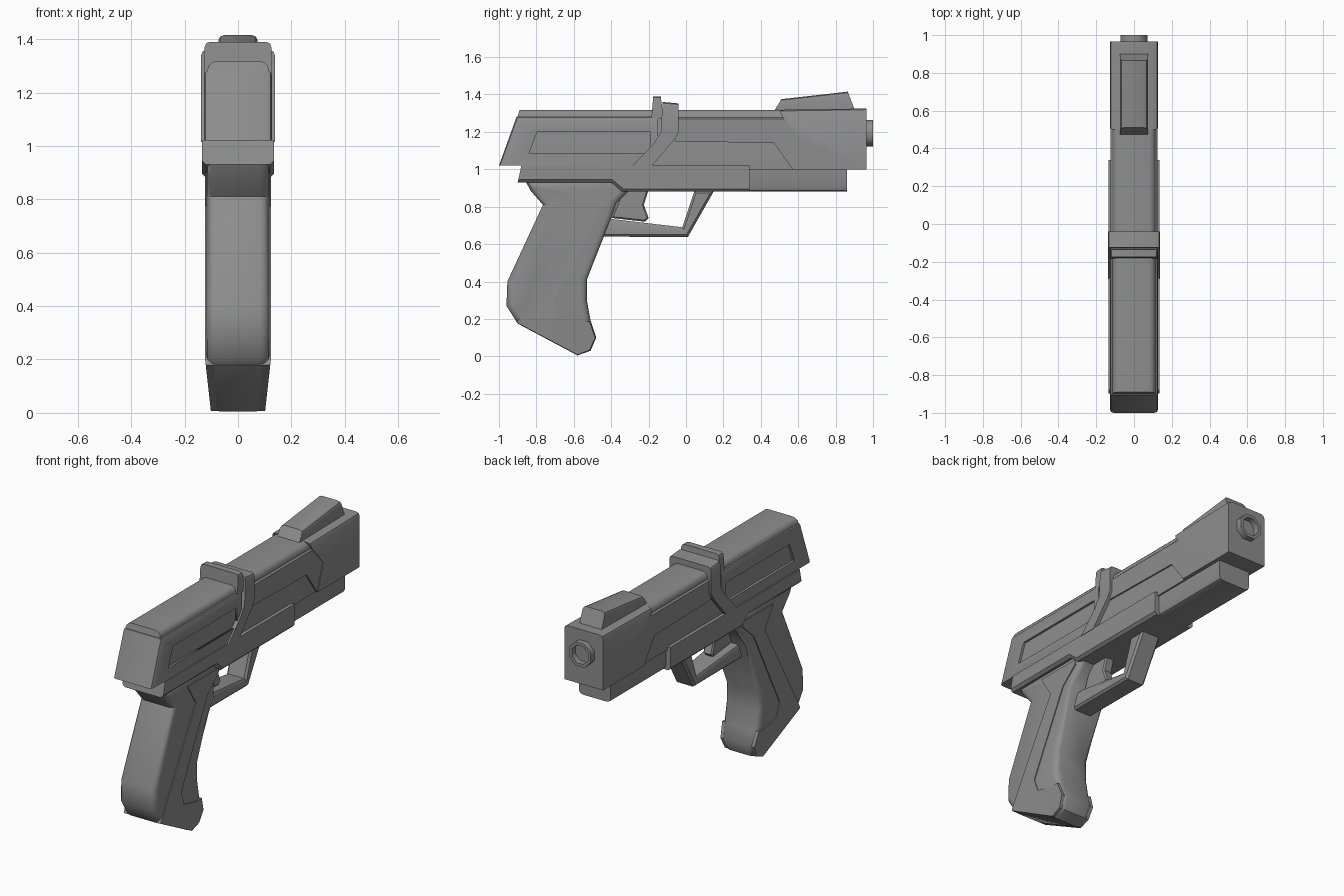
import bpy, bmesh, math
from mathutils import Matrix

if "Cube" in bpy.data.objects:
    bpy.data.objects.remove(bpy.data.objects["Cube"])

grey = bpy.data.materials.new("gunmetal grey")
grey.use_nodes = True
colour = (0.27, 0.27, 0.27, 1)
grey.diffuse_color = colour
grey.node_tree.nodes["Principled BSDF"].inputs["Base Color"].default_value = colour


def finish(name, bm, angle=35):
    bmesh.ops.recalc_face_normals(bm, faces=bm.faces)
    mesh = bpy.data.meshes.new(name)
    bm.to_mesh(mesh)
    bm.free()
    mesh.materials.append(grey)
    ob = bpy.data.objects.new(name, mesh)
    bpy.context.collection.objects.link(ob)
    bpy.ops.object.select_all(action='DESELECT')
    ob.select_set(True)
    bpy.context.view_layer.objects.active = ob
    bpy.ops.object.shade_smooth_by_angle(angle=math.radians(angle))
    return ob


def prism(name, outline, half, rim=0.0, segments=1, where=None, shape=None, angle=35):
    """Side outline (y, z) spanning -half..half in x, with its rim edges rounded."""
    bm = bmesh.new()
    face = bm.faces.new([bm.verts.new((-half, y, z)) for y, z in outline])
    side = bmesh.ops.extrude_face_region(bm, geom=[face])["geom"]
    for v in side:
        if isinstance(v, bmesh.types.BMVert):
            v.co.x = half
    if rim:
        edges = [e for e in bm.edges if abs(e.verts[0].co.x - e.verts[1].co.x) < 1e-5
                 and (where is None or all(where(v.co) for v in e.verts))]
        bmesh.ops.bevel(bm, geom=edges, offset=rim, segments=segments, profile=0.5,
                        affect='EDGES', clamp_overlap=True)
    if shape:
        shape(bm)
    return finish(name, bm, angle)


def taper_base(bm):
    # Narrow the grip towards its foot
    geom = bm.verts[:] + bm.edges[:] + bm.faces[:]
    bmesh.ops.bisect_plane(bm, geom=geom, plane_co=(0, 0, 0.2), plane_no=(0, 0, 1))
    for v in bm.verts:
        if v.co.z < 0.2:
            v.co.x *= 1 - 0.9 * (0.2 - v.co.z)


# Slide core, rounded along the top
prism("slide_core", [(-0.97, 1.02), (-0.89, 1.318), (0.95, 1.318), (0.95, 1.0), (0.3, 1.0), (0.3, 1.02)],
      0.115, 0.035, 3, lambda c: c.z > 1.3)

# Rear shell with a recessed window on each side
rear = prism("rear_shell", [(-1, 1.02), (-0.905, 1.283), (-0.15, 1.283), (-0.15, 1.14), (-0.27, 1.02)],
             0.128, 0.02, 2, lambda c: c.z > 1.25 or c.y < -0.85)
cutter = prism("window_cutter", [(-0.84, 1.085), (-0.795, 1.2), (-0.19, 1.2), (-0.19, 1.085)], 0.3)
cutter.hide_render = True
cutter.hide_set(True)
cut = rear.modifiers.new("window", 'BOOLEAN')
cut.operation = 'DIFFERENCE'
cut.object = cutter
bpy.context.view_layer.objects.active = rear
bpy.ops.object.modifier_apply(modifier="window")
bpy.data.objects.remove(cutter)

# Front shell: side plates flowing into the muzzle block
prism("front_side_plate", [(-0.06, 1.15), (0.47, 1.14), (0.57, 1.0), (0.7, 1.0), (0.7, 1.28), (-0.06, 1.28)],
      0.124, 0.012, 1, lambda c: c.z > 1.25)
prism("muzzle_block", [(0.62, 1.16), (0.57, 1.0), (0.965, 1.0), (0.965, 1.325), (0.5, 1.318), (0.515, 1.28)],
      0.128, 0.022, 2, lambda c: c.z > 1.3)

# Band wrapped over the slide, and the raised rear sight
prism("slide_band", [(-0.29, 1.015), (-0.17, 1.14), (-0.135, 1.2), (-0.125, 1.36), (-0.04, 1.352),
                     (-0.04, 1.2), (-0.06, 1.16), (-0.185, 1.015)],
      0.138, 0.02, 2, lambda c: c.z > 1.3)
prism("rear_sight", [(-0.185, 1.27), (-0.175, 1.39), (-0.135, 1.39), (-0.12, 1.27)],
      0.125, 0.02, 2, lambda c: c.z > 1.3)

# Front sight
prism("front_sight", [(0.47, 1.31), (0.51, 1.375), (0.865, 1.415), (0.905, 1.31)],
      0.073, 0.02, 2, lambda c: c.z > 1.35)

# Frame rail and the block below the barrel
prism("frame_rail", [(-0.9, 0.93), (-0.88, 1.02), (0.34, 1.02), (0.34, 0.88), (-0.34, 0.88), (-0.4, 0.93)],
      0.135, 0.015, 1, lambda c: c.z < 0.95)
prism("under_barrel_block", [(0.3, 0.88), (0.3, 1.01), (0.86, 1.01), (0.86, 0.88)],
      0.105, 0.025, 2, lambda c: c.z < 0.95)

# Hollow eight-sided muzzle
bm = bmesh.new()
bmesh.ops.create_circle(bm, cap_ends=True, segments=8, radius=0.076,
                        matrix=Matrix.Translation((0, 0.95, 1.192)) @ Matrix.Rotation(-math.pi / 2, 4, 'X')
                        @ Matrix.Rotation(math.pi / 8, 4, 'Z'))
face = bm.faces[:][0]
for depth, scale in ((0.05, 1.0), (0.0, 0.75), (-0.045, 1.0)):
    ring = bmesh.ops.extrude_discrete_faces(bm, faces=[face])["faces"]
    face = ring[0]
    for v in face.verts:
        v.co.x *= scale
        v.co.z = 1.192 + (v.co.z - 1.192) * scale
        v.co.y += depth
finish("muzzle", bm, 50)

# Grip body with rounded edges
prism("grip", [(-0.86, 0.94), (-0.83, 0.885), (-0.765, 0.81), (-0.955, 0.4), (-0.96, 0.27), (-0.9, 0.175),
               (-0.58, 0.005), (-0.51, 0.03), (-0.48, 0.1), (-0.51, 0.19), (-0.53, 0.3), (-0.53, 0.41),
               (-0.4, 0.74), (-0.37, 0.82), (-0.31, 0.88), (-0.31, 0.94)],
      0.118, 0.04, 3, shape=taper_base, angle=40)

# Raised plate on both flanks of the grip
prism("grip_plate", [(-0.65, 0.9), (-0.57, 0.775), (-0.79, 0.385), (-0.905, 0.18), (-0.58, 0.008),
                     (-0.515, 0.033), (-0.485, 0.1), (-0.515, 0.185), (-0.58, 0.185), (-0.68, 0.21),
                     (-0.71, 0.29), (-0.465, 0.775), (-0.36, 0.87), (-0.36, 0.9)],
      0.123, shape=taper_base)

# Trigger guard and trigger
prism("trigger_guard", [(-0.46, 0.64), (0.01, 0.638), (0.15, 0.885), (0.045, 0.885), (-0.02, 0.69),
                        (-0.36, 0.73), (-0.46, 0.74)], 0.065, 0.012, 1)
prism("trigger", [(-0.34, 0.89), (-0.2, 0.89), (-0.225, 0.81), (-0.2, 0.74), (-0.22, 0.72), (-0.4, 0.74)],
      0.03, 0.008, 1)
